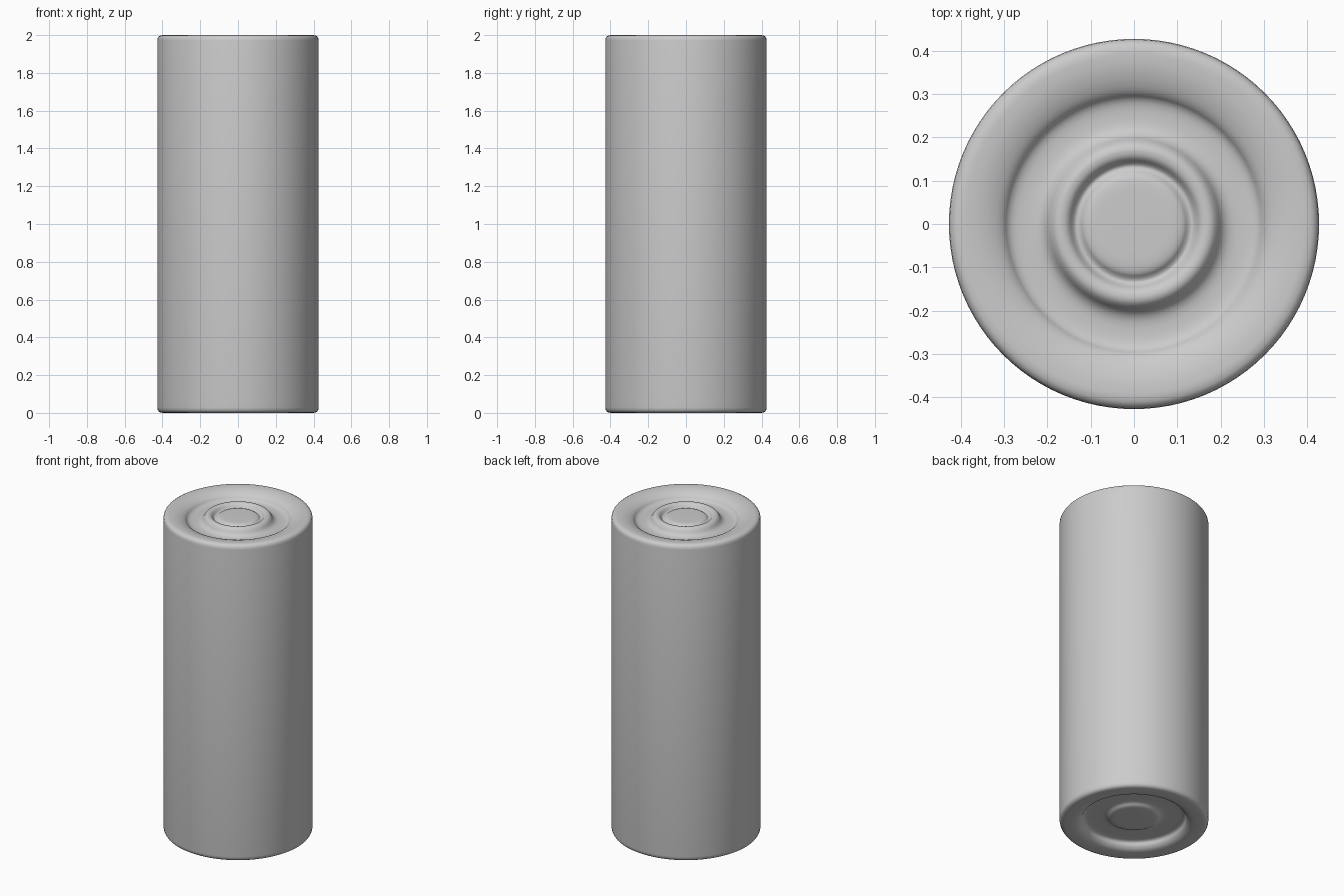
import bpy
import bmesh
import math
from mathutils import Matrix, Vector

cube = bpy.data.objects.get("Cube")
if cube:
    bpy.data.objects.remove(cube, do_unlink=True)

SIDES = 96

grey = bpy.data.materials.new("plain_grey")
grey.use_nodes = True
colour = (0.6, 0.6, 0.6, 1)
grey.diffuse_color = colour
grey.node_tree.nodes["Principled BSDF"].inputs["Base Color"].default_value = colour


def rounded(profile, radius, steps=4):
    """Replace each inner corner (r, z) of a profile with a small curve."""
    pts = [Vector(p) for p in profile]
    out = [pts[0]]
    for a, b, c in zip(pts, pts[1:], pts[2:]):
        start = b + (a - b).normalized() * min(radius, (a - b).length * 0.45)
        end = b + (c - b).normalized() * min(radius, (c - b).length * 0.45)
        for i in range(steps + 1):
            t = i / steps
            out.append(start * (1 - t) ** 2 + b * 2 * t * (1 - t) + end * t * t)
    return out + [pts[-1]]


def lathe(name, profile, radius):
    """Spin a profile that starts and ends on the z axis."""
    bm = bmesh.new()
    verts = [bm.verts.new((p.x, 0, p.y)) for p in rounded(profile, radius)]
    edges = [bm.edges.new(pair) for pair in zip(verts, verts[1:])]
    bmesh.ops.spin(bm, geom=verts + edges, axis=(0, 0, 1), cent=(0, 0, 0),
                   angle=math.tau, steps=SIDES, use_duplicate=False)
    bmesh.ops.remove_doubles(bm, verts=bm.verts, dist=0.0002)
    bmesh.ops.recalc_face_normals(bm, faces=bm.faces)
    mesh = bpy.data.meshes.new(name)
    bm.to_mesh(mesh)
    bm.free()
    mesh.materials.append(grey)
    obj = bpy.data.objects.new(name, mesh)
    bpy.context.collection.objects.link(obj)
    bpy.ops.object.select_all(action="DESELECT")
    obj.select_set(True)
    bpy.context.view_layer.objects.active = obj
    bpy.ops.object.shade_smooth_by_angle(angle=math.radians(40))
    return obj


# Raised base disc inside the recessed underside
base_end = [(0, 0.03), (0.135, 0.03), (0.16, 0.05), (0.29, 0.05),
            (0.3, 0.02), (0.33, 0)]
# Straight wall with rounded rims
wall = [(0.427, 0), (0.427, 2), (0.36, 2)]
# Recessed upper end with a raised ring, a groove and a central button
top_end = [(0.305, 1.98), (0.285, 1.95), (0.21, 1.95), (0.185, 1.997),
           (0.155, 1.997), (0.138, 1.972), (0.127, 1.972), (0.11, 1.988),
           (0, 1.988)]

lathe("cylinder_cell", base_end + wall + top_end, 0.03)
